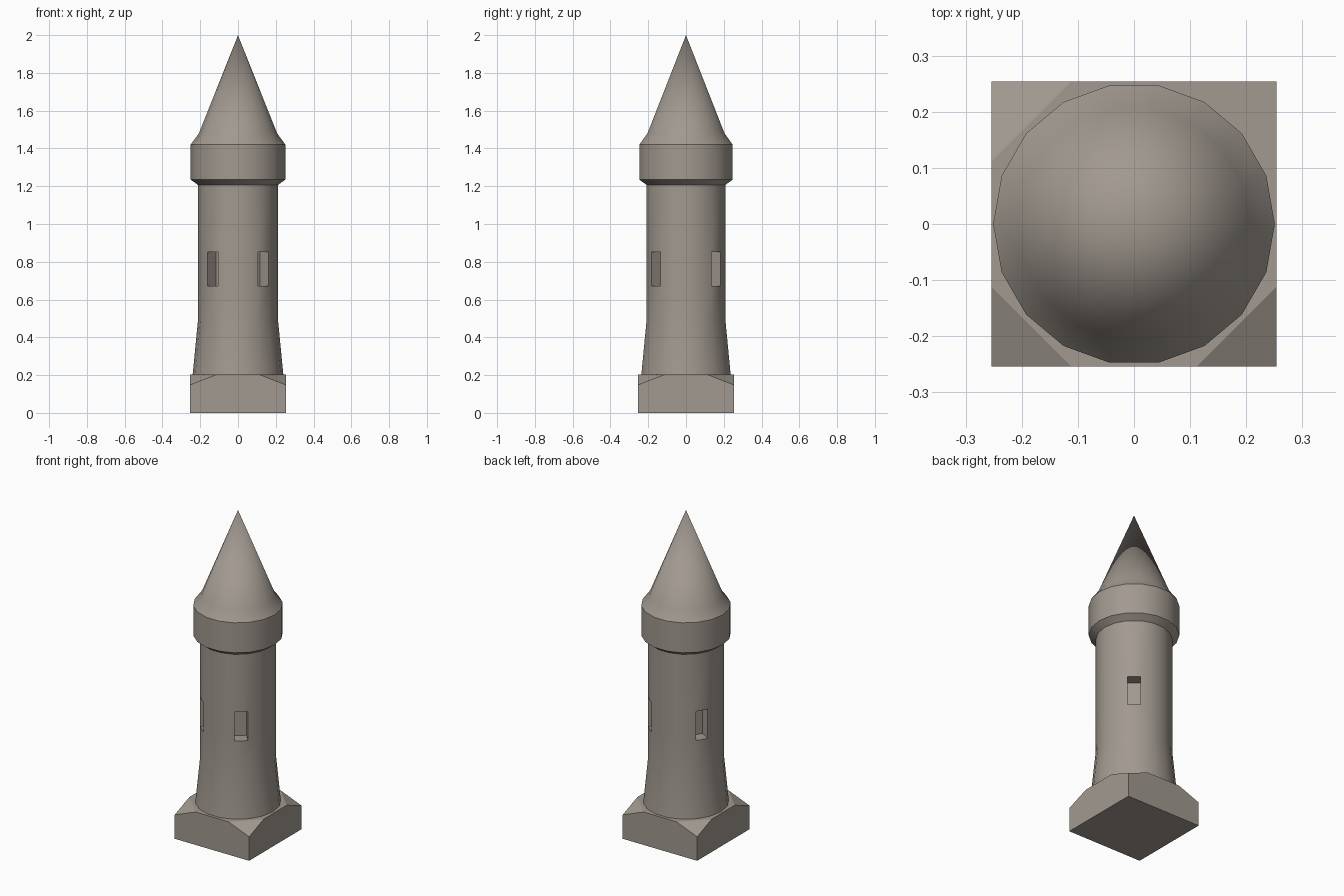
import bpy, bmesh, math

if "Cube" in bpy.data.objects:
    bpy.data.objects.remove(bpy.data.objects["Cube"])

SIDES = 18
stone = bpy.data.materials.new("warm grey stone")
stone.diffuse_color = (0.36, 0.32, 0.28, 1)
stone.use_nodes = True
stone.node_tree.nodes["Principled BSDF"].inputs["Base Color"].default_value = stone.diffuse_color


def finish(name, bm, smooth):
    bmesh.ops.recalc_face_normals(bm, faces=bm.faces)
    me = bpy.data.meshes.new(name)
    bm.to_mesh(me)
    bm.free()
    me.materials.append(stone)
    ob = bpy.data.objects.new(name, me)
    bpy.context.collection.objects.link(ob)
    if smooth:
        bpy.ops.object.select_all(action='DESELECT')
        ob.select_set(True)
        bpy.context.view_layer.objects.active = ob
        bpy.ops.object.shade_smooth_by_angle(angle=math.radians(28))


def lathe(bm, profile):
    """Revolve (radius, z) points; returns the faces by band and side."""
    rings = []
    for r, z in profile:
        if r == 0:
            rings.append([bm.verts.new((0, 0, z))] * SIDES)
        else:
            rings.append([bm.verts.new((r * math.cos(math.tau * i / SIDES),
                                        r * math.sin(math.tau * i / SIDES), z))
                          for i in range(SIDES)])
    bands = []
    for a, b in zip(rings, rings[1:]):
        band = []
        for i in range(SIDES):
            j = (i + 1) % SIDES
            corners = list(dict.fromkeys((a[i], a[j], b[j], b[i])))
            band.append(bm.faces.new(corners))
        bands.append(band)
    if profile[0][0]:
        bm.faces.new(rings[0][::-1])
    return bands


# Square plinth with its four top corners sloped down
H, C, TOP, LOW = 0.254, 0.112, 0.203, 0.148
bm = bmesh.new()
for sx in (-1, 1):
    for sy in (-1, 1):
        for p in ((H, H, 0), (H, H, LOW), (C, H, TOP), (H, C, TOP)):
            bm.verts.new((p[0] * sx, p[1] * sy, p[2]))
bmesh.ops.convex_hull(bm, input=bm.verts)
bmesh.ops.dissolve_limit(bm, angle_limit=0.01, verts=bm.verts, edges=bm.edges)
finish("plinth", bm, False)

# Tower: flared shaft, collar and pointed roof
bm = bmesh.new()
bands = lathe(bm, [(0.244, 0.17), (0.24, 0.203), (0.212, 0.49), (0.212, 0.672),
                   (0.212, 0.852), (0.212, 1.207), (0.251, 1.235),
                   (0.251, 1.42), (0.207, 1.48), (0, 2.0)])

# Windows: whole wall facets pushed inwards, at these facet directions
windows = [bands[3][(deg % 360) // 20] for deg in (-130, -50, 50, 150)]
bm.normal_update()
pushed = bmesh.ops.extrude_discrete_faces(bm, faces=windows)["faces"]
bm.normal_update()
for f in pushed:
    c = f.calc_center_median()
    d = c.copy()
    d.z = 0
    bmesh.ops.translate(bm, verts=f.verts, vec=d.normalized() * -0.072)
finish("tower", bm, True)
